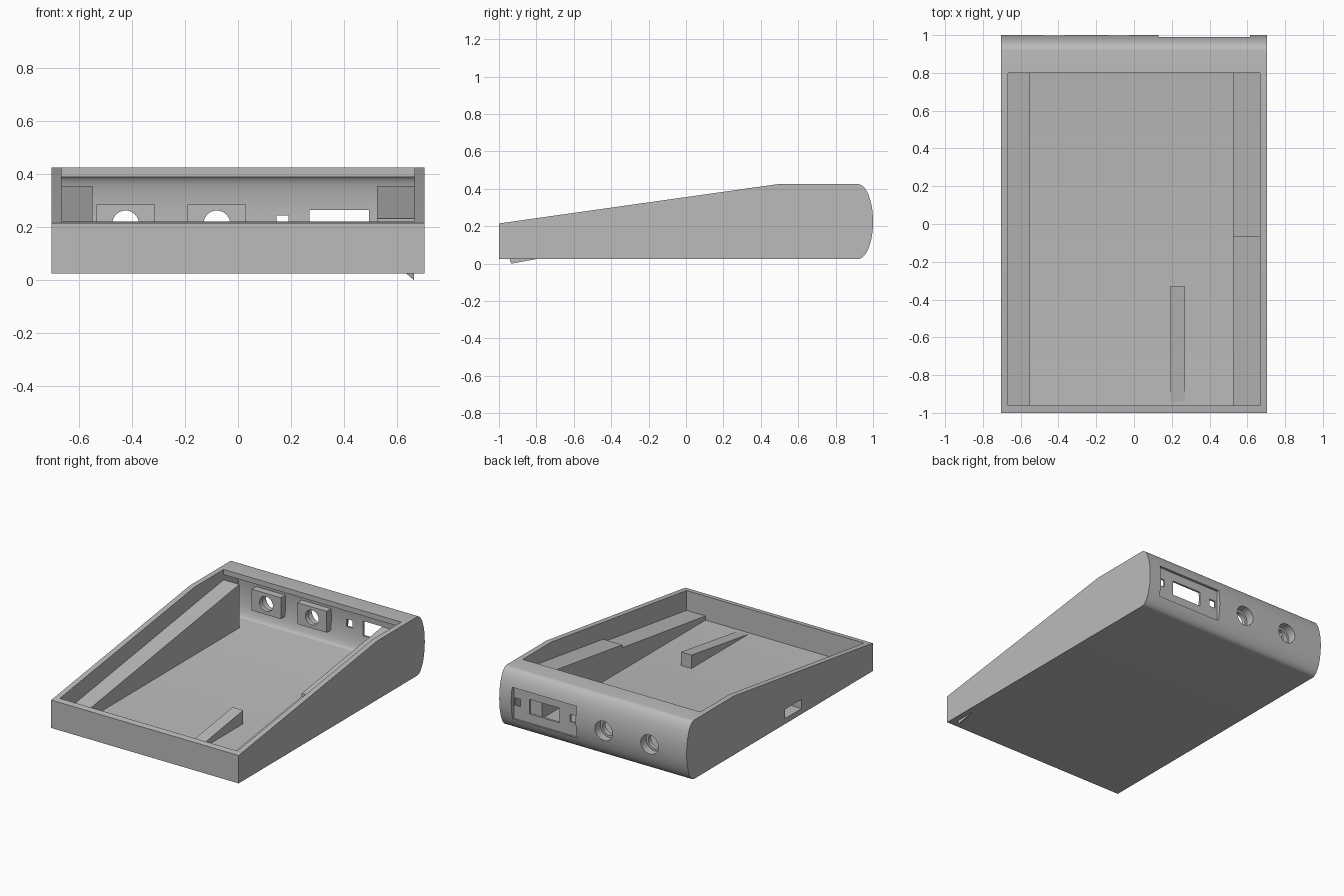
import bpy, bmesh, math

cube = bpy.data.objects.get("Cube")
if cube:
    bpy.data.objects.remove(cube, do_unlink=True)

GREY = (0.5, 0.5, 0.5, 1.0)
mat = bpy.data.materials.new("plain_grey")
mat.use_nodes = True
mat.diffuse_color = GREY
mat.node_tree.nodes["Principled BSDF"].inputs["Base Color"].default_value = GREY


def finish(name, bm):
    bmesh.ops.recalc_face_normals(bm, faces=bm.faces)
    mesh = bpy.data.meshes.new(name)
    bm.to_mesh(mesh)
    bm.free()
    mesh.materials.append(mat)
    ob = bpy.data.objects.new(name, mesh)
    bpy.context.collection.objects.link(ob)
    return ob


def extrude_x(name, profile, x0, x1):
    """Prism from a (y, z) profile running between two x positions."""
    bm = bmesh.new()
    face = bm.faces.new([bm.verts.new((x0, y, z)) for y, z in profile])
    new = bmesh.ops.extrude_face_region(bm, geom=[face])["geom"]
    verts = [v for v in new if isinstance(v, bmesh.types.BMVert)]
    bmesh.ops.translate(bm, verts=verts, vec=(x1 - x0, 0, 0))
    return finish(name, bm)


def box(name, x0, x1, y0, y1, z0, z1):
    return extrude_x(name, [(y0, z0), (y1, z0), (y1, z1), (y0, z1)], x0, x1)


def cylinder_y(name, x, z, radius, y0, y1):
    bpy.ops.mesh.primitive_cylinder_add(vertices=40, radius=radius, depth=y1 - y0,
                                        location=(x, (y0 + y1) / 2, z),
                                        rotation=(math.pi / 2, 0, 0))
    ob = bpy.context.object
    ob.name = name
    ob.data.materials.append(mat)
    return ob


def activate(ob):
    bpy.ops.object.select_all(action="DESELECT")
    ob.select_set(True)
    bpy.context.view_layer.objects.active = ob


def cut(targets, cutter):
    """Subtract the cutter from every target, then discard it."""
    cutter.hide_render = True
    for ob in targets:
        activate(ob)
        mod = ob.modifiers.new("cut", "BOOLEAN")
        mod.operation = "DIFFERENCE"
        mod.solver = "EXACT"
        mod.object = cutter
        bpy.ops.object.modifier_apply(modifier=mod.name)
    bpy.data.objects.remove(cutter, do_unlink=True)


def bulge(depth, half_height, steps=32):
    """Half ellipse at the back, from bottom to top."""
    angles = [-math.pi / 2 + math.pi * i / steps for i in range(steps + 1)]
    return [(0.92 + depth * math.cos(a), 0.225 + half_height * math.sin(a)) for a in angles]


# Case: sloped shell with a rounded back, hollow under the rear roof
case = extrude_x("case", [(-1, 0.025)] + bulge(0.08, 0.2) + [(0.49, 0.425), (-1, 0.215)],
                 -0.705, 0.705)
cavity = [(-0.96, 0.058)] + bulge(0.04, 0.165) + [(0.8, 0.39), (0.8, 0.6), (-0.96, 0.6)]
cut([case], extrude_x("cavity_cutter", cavity, -0.668, 0.668))

# Side rails
FLOOR = 0.045
left_rail = extrude_x("right_side_rail", [(-0.97, FLOOR), (0.8, FLOOR), (0.8, 0.355), (-0.97, 0.1)],
                      -0.68, -0.55)
extrude_x("left_side_rail", [(-0.97, FLOOR), (0.8, FLOOR), (0.8, 0.355), (-0.065, 0.232),
                             (-0.065, 0.212), (-0.97, 0.085)], 0.525, 0.68)

# Sloped support on the floor
extrude_x("floor_support", [(-0.94, FLOOR), (-0.33, FLOOR), (-0.33, 0.15), (-0.94, 0.058)],
          0.19, 0.27)

# Round sockets: inner blocks, with a bore stepped from the back
for side, x in (("right", -0.425), ("middle", -0.08)):
    block = box(side + "_socket_block", x - 0.11, x + 0.11, 0.91, 0.965, 0.14, 0.285)
    cut([case, block], cylinder_y("bore_cutter", x, 0.213, 0.066, 0.94, 1.1))
    cut([case, block], cylinder_y("hole_cutter", x, 0.213, 0.05, 0.8, 1.1))

# Connector recess with a window and two screw holes
cut([case], box("recess_cutter", 0.13, 0.615, 0.972, 1.1, 0.105, 0.322))
cut([case], box("window_cutter", 0.27, 0.495, 0.85, 1.1, 0.165, 0.265))
for x in (0.168, 0.588):
    cut([case], box("screw_cutter", x - 0.023, x + 0.023, 0.85, 1.1, 0.195, 0.245))

# Side slot
cut([case, left_rail], box("slot_cutter", -0.8, -0.6, -0.235, -0.055, 0.062, 0.125))

# Small wedge foot under the front corner
bm = bmesh.new()
for co in ((0.63, -0.94, 0.03), (0.665, -0.945, 0.03), (0.665, -0.935, 0), (0.665, -0.77, 0.03)):
    bm.verts.new(co)
bmesh.ops.convex_hull(bm, input=bm.verts)
finish("foot", bm)

# Smooth the curved back and bores, keep corners sharp
activate(case)
bpy.ops.object.shade_smooth_by_angle(angle=math.radians(30))
